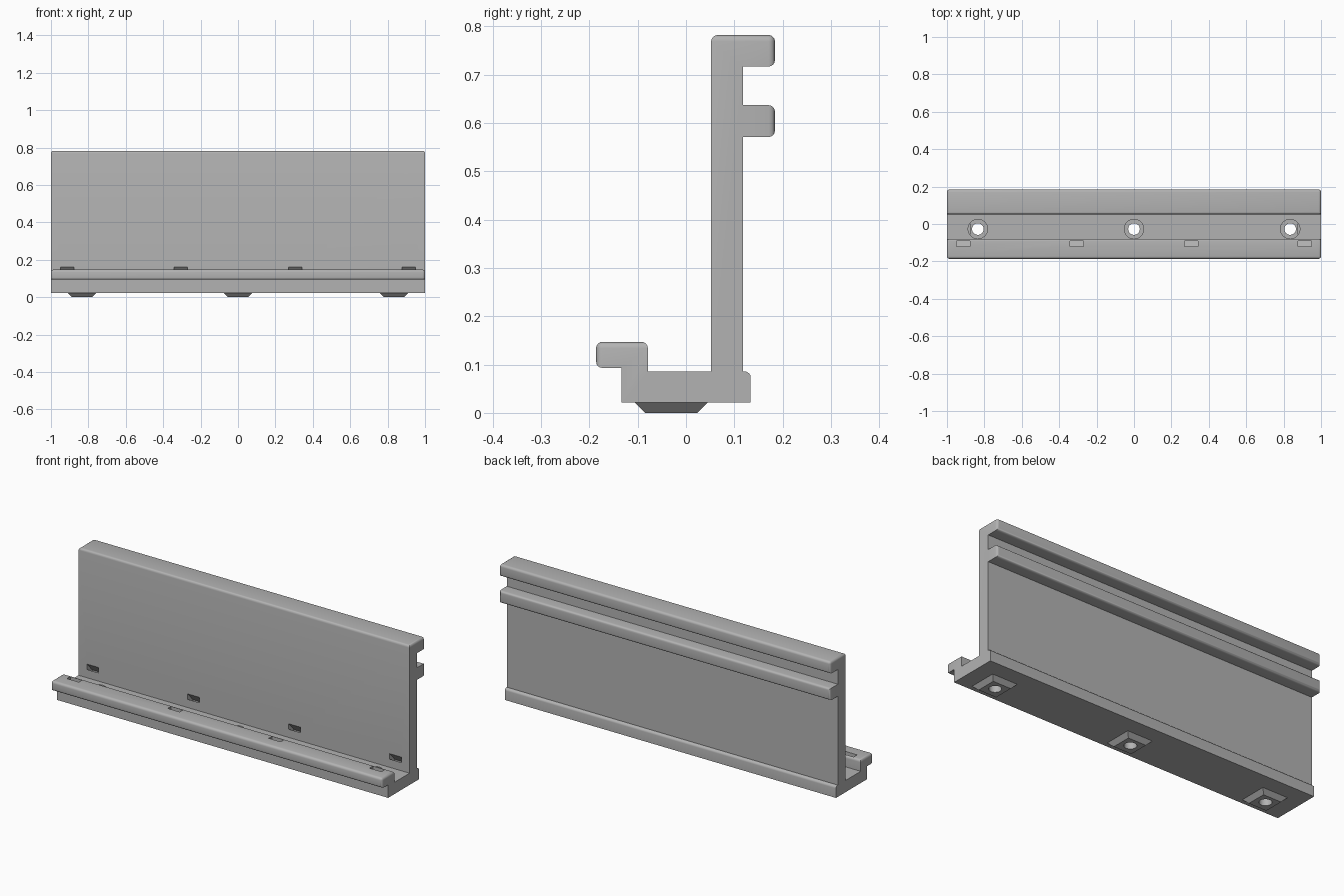
import bpy, bmesh, math
from mathutils import Matrix

cube = bpy.data.objects.get("Cube")
if cube:
    bpy.data.objects.remove(cube, do_unlink=True)

grey = bpy.data.materials.new("plain grey")
grey.use_nodes = True
COLOUR = (0.45, 0.45, 0.45, 1)
grey.diffuse_color = COLOUR
grey.node_tree.nodes["Principled BSDF"].inputs["Base Color"].default_value = COLOUR


def make_object(name, bm):
    bmesh.ops.recalc_face_normals(bm, faces=bm.faces)
    mesh = bpy.data.meshes.new(name)
    bm.to_mesh(mesh)
    bm.free()
    mesh.materials.append(grey)
    obj = bpy.data.objects.new(name, mesh)
    bpy.context.collection.objects.link(obj)
    return obj


def extrude_profile(bm, points, x0, x1):
    """Sweep a (y, z) outline from x0 to x1."""
    face = bm.faces.new([bm.verts.new((x0, y, z)) for y, z in points])
    ext = bmesh.ops.extrude_face_region(bm, geom=[face])
    verts = [v for v in ext["geom"] if isinstance(v, bmesh.types.BMVert)]
    bmesh.ops.translate(bm, verts=verts, vec=(x1 - x0, 0, 0))


# Main rail: L-shaped section, third value marks a rounded corner
SECTION = [
    (-.133, .022, 0), (.134, .022, 0), (.134, .086, 1), (.118, .086, 0),
    (.118, .571, 0), (.184, .571, 1), (.184, .637, 1), (.118, .637, 0),
    (.118, .717, 0), (.184, .717, 1), (.184, .782, 1), (.052, .782, 1),
    (.052, .086, 0), (-.079, .086, 0), (-.079, .147, 1), (-.186, .147, 1),
    (-.186, .093, 1), (-.133, .093, 0)]
rounded = {(y, z) for y, z, r in SECTION if r}
bm = bmesh.new()
extrude_profile(bm, [p[:2] for p in SECTION], -1, 1)


def is_round(v):
    return any(abs(v.co.y - y) + abs(v.co.z - z) < 1e-4 for y, z in rounded)


edges = []
for e in bm.edges:
    a, b = e.verts
    lengthwise = abs(a.co.x - b.co.x) > 1
    if lengthwise and is_round(a) or not lengthwise and is_round(a) and is_round(b):
        edges.append(e)
bmesh.ops.bevel(bm, geom=edges, offset=.013, offset_type='OFFSET', segments=4,
                profile=.5, affect='EDGES', clamp_overlap=True)
rail = make_object("clip_rail", bm)

# Tapered square feet under the rail
HOLES = (-.835, 0, .835)
feet = []
for i, x in enumerate(HOLES):
    bm = bmesh.new()
    bmesh.ops.create_cone(
        bm, cap_ends=True, segments=4, radius1=.054 * math.sqrt(2),
        radius2=.078 * math.sqrt(2), depth=.024,
        matrix=Matrix.Translation((x, -.031, .012))
        @ Matrix.Rotation(math.pi / 4, 4, 'Z'))
    feet.append(make_object(f"tapered_foot_{i + 1}", bm))

# Cutters: screw holes with counterbores
bm = bmesh.new()
for x in HOLES:
    bmesh.ops.create_cone(bm, cap_ends=True, segments=32, radius1=.031,
                          radius2=.031, depth=.3,
                          matrix=Matrix.Translation((x, -.027, 0)))
holes = make_object("screw_hole_cutter", bm)
bm = bmesh.new()
for x in HOLES:
    bmesh.ops.create_cone(bm, cap_ends=True, segments=32, radius1=.052,
                          radius2=.052, depth=.06,
                          matrix=Matrix.Translation((x, -.027, .09)))
bores = make_object("counterbore_cutter", bm)

# Cutter: strap tunnels running from the lip, under the channel, to the wall
TUNNEL = [(-.12, .17), (-.12, .07), (-.09, .042), (.07, .042), (.1, .07),
          (.1, .11), (.045, .168), (.045, .138), (.078, .105), (.07, .07),
          (-.08, .07), (-.09, .08), (-.09, .17)]
bm = bmesh.new()
for x in (-.914, -.305, .305, .914):
    extrude_profile(bm, TUNNEL, x - .036, x + .036)
tunnels = make_object("strap_tunnel_cutter", bm)


def cut(obj, cutter):
    mod = obj.modifiers.new("cut", 'BOOLEAN')
    mod.operation = 'DIFFERENCE'
    mod.solver = 'EXACT'
    mod.object = cutter
    bpy.ops.object.select_all(action='DESELECT')
    bpy.context.view_layer.objects.active = obj
    obj.select_set(True)
    bpy.ops.object.modifier_apply(modifier=mod.name)


for cutter in (tunnels, holes, bores):
    cut(rail, cutter)
for foot in feet:
    cut(foot, holes)
for cutter in (tunnels, holes, bores):
    bpy.data.objects.remove(cutter, do_unlink=True)

# Smooth rounded edges, keep sharp ones
for obj in [rail] + feet:
    bpy.ops.object.select_all(action='DESELECT')
    bpy.context.view_layer.objects.active = obj
    obj.select_set(True)
    bpy.ops.object.shade_smooth_by_angle(angle=math.radians(30))
